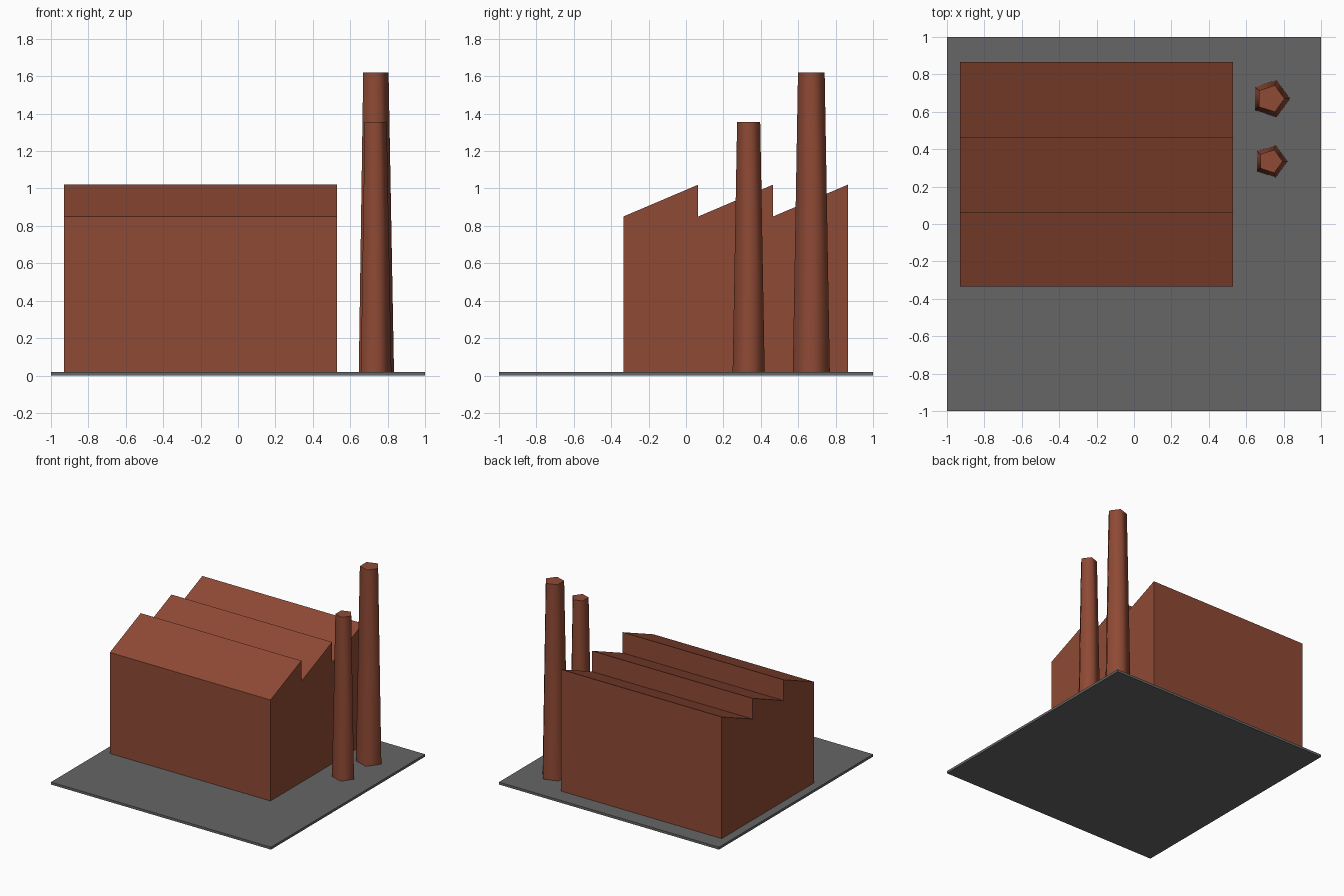
import bpy, math

cube = bpy.data.objects.get("Cube")
if cube:
    bpy.data.objects.remove(cube, do_unlink=True)


def material(name, rgb):
    mat = bpy.data.materials.new(name)
    mat.use_nodes = True
    mat.diffuse_color = (*rgb, 1)
    mat.node_tree.nodes["Principled BSDF"].inputs["Base Color"].default_value = (*rgb, 1)
    return mat


brick = material("brick red", (0.275, 0.068, 0.035))
concrete = material("concrete grey", (0.133, 0.133, 0.133))
GROUND = 0.02

# Ground slab
bpy.ops.mesh.primitive_cube_add(size=1, location=(0, 0, GROUND / 2))
slab = bpy.context.object
slab.name = "ground_slab"
slab.scale = (2, 2, GROUND)
slab.data.materials.append(concrete)


# Factory hall: sawtooth profile in the y-z plane, extruded along x
def sawtooth_hall(name, x0, x1, y0, pitch, teeth, valley, peak):
    profile = [(y0, GROUND)]
    for i in range(teeth):
        profile += [(y0 + i * pitch, valley), (y0 + (i + 1) * pitch, peak)]
    profile.append((y0 + teeth * pitch, GROUND))
    n = len(profile)
    verts = [(x, y, z) for x in (x0, x1) for y, z in profile]
    faces = [tuple(range(n)), tuple(reversed(range(n, 2 * n)))]
    faces += [(i, i + n, (i + 1) % n + n, (i + 1) % n) for i in range(n)]
    mesh = bpy.data.meshes.new(name)
    mesh.from_pydata(verts, [], faces)
    mesh.materials.append(brick)
    obj = bpy.data.objects.new(name, mesh)
    bpy.context.collection.objects.link(obj)
    # Consistent outward normals
    bpy.ops.object.select_all(action='DESELECT')
    bpy.context.view_layer.objects.active = obj
    obj.select_set(True)
    bpy.ops.object.mode_set(mode='EDIT')
    bpy.ops.mesh.select_all(action='SELECT')
    bpy.ops.mesh.normals_make_consistent(inside=False)
    bpy.ops.object.mode_set(mode='OBJECT')


sawtooth_hall("factory_hall", -0.93, 0.53, -0.335, 0.4, 3, 0.85, 1.02)


# Tapered five-sided chimneys with one corner pointing to +x
def chimney(name, y, r_base, r_top, top):
    bpy.ops.mesh.primitive_cone_add(
        vertices=5, radius1=r_base, radius2=r_top, depth=top - GROUND,
        location=(0.73, y, (top + GROUND) / 2), rotation=(0, 0, -math.pi / 2))
    obj = bpy.context.object
    obj.name = name
    obj.data.materials.append(brick)
    # Soft sides, crisp cap
    bpy.ops.object.shade_smooth_by_angle(angle=math.radians(80))


chimney("tall_chimney", 0.67, 0.104, 0.075, 1.62)
chimney("short_chimney", 0.335, 0.09, 0.065, 1.355)
